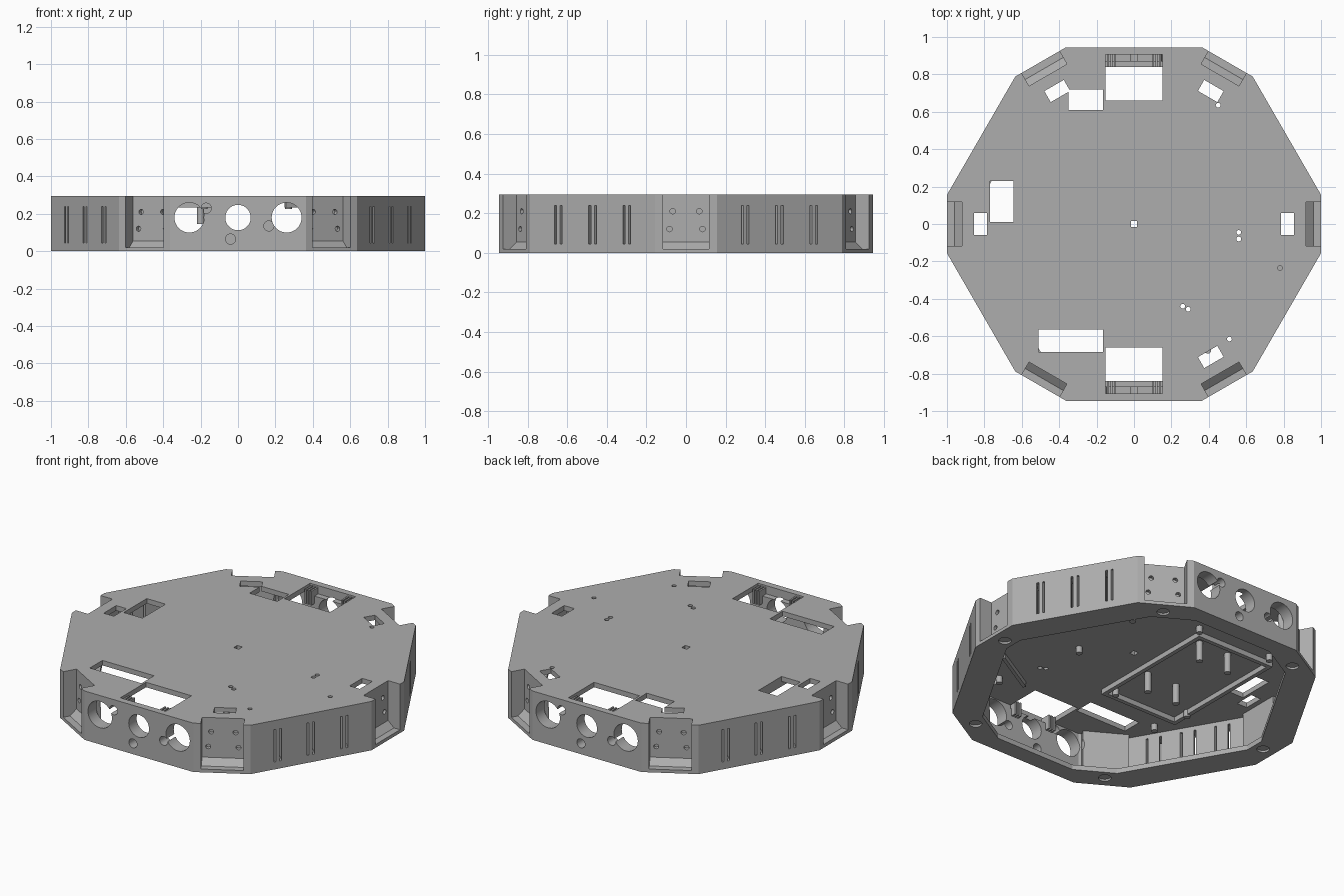
import bpy, bmesh
from math import radians, cos, sin, pi
from mathutils import Matrix

if "Cube" in bpy.data.objects:
    bpy.data.objects.remove(bpy.data.objects["Cube"])

grey = bpy.data.materials.new("plain grey")
grey.use_nodes = True
COLOUR = (0.42, 0.42, 0.42, 1)
grey.diffuse_color = COLOUR
grey.node_tree.nodes["Principled BSDF"].inputs["Base Color"].default_value = COLOUR

HEIGHT, PLATE = 0.295, 0.265
NOTCH, LONG, FLAT = 1.0, 0.944, 0.945      # distances of the wall faces from the centre
NOTCH_ANGLES = (0, 60, 120, 180, 240, 300)
LONG_ANGLES = (30, 150, 210, 330)
FLAT_ANGLES = (-90, 90)


def plan(angle):
    """Local x points outward, y along the wall, z up."""
    return Matrix.Rotation(radians(angle), 4, 'Z')


def section(angle):
    """Local x points outward, y up, z along the wall."""
    return plan(angle) @ Matrix.Rotation(pi / 2, 4, 'X')


def bore(angle):
    """Local x runs along the wall, y up, z outward."""
    return plan(angle) @ Matrix(((0, 0, 1), (1, 0, 0), (0, 1, 0))).to_4x4()


def rect(x0, x1, y0, y1):
    return [(x0, y0), (x1, y0), (x1, y1), (x0, y1)]


def circle(x, y, r, n=24):
    return [(x + r * cos(2 * pi * i / n), y + r * sin(2 * pi * i / n)) for i in range(n)]


def outline(notch, long, flat):
    """Twelve-sided outline from wall distances, one wall every 30 degrees."""
    d = [notch, long, notch, flat, notch, long] * 2
    pts = []
    for i in range(12):
        a, b = radians(30 * i), radians(30 * i + 30)
        p, q = d[i], d[(i + 1) % 12]
        pts.append(((p * sin(b) - q * sin(a)) / sin(b - a), (q * cos(a) - p * cos(b)) / sin(b - a)))
    return pts


class Part:
    """Collects extruded profiles into one object."""

    def __init__(self, name):
        self.name, self.bm = name, bmesh.new()

    def prism(self, pts, lo, hi, matrix=Matrix()):
        low = [self.bm.verts.new(matrix @ Matrix.Translation((x, y, lo)).translation) for x, y in pts]
        high = [self.bm.verts.new(matrix @ Matrix.Translation((x, y, hi)).translation) for x, y in pts]
        self.bm.faces.new(low[::-1])
        self.bm.faces.new(high)
        n = len(pts)
        for i in range(n):
            j = (i + 1) % n
            self.bm.faces.new((low[i], low[j], high[j], high[i]))

    def build(self):
        bmesh.ops.recalc_face_normals(self.bm, faces=self.bm.faces)
        mesh = bpy.data.meshes.new(self.name)
        self.bm.to_mesh(mesh)
        self.bm.free()
        mesh.materials.append(grey)
        obj = bpy.data.objects.new(self.name, mesh)
        bpy.context.collection.objects.link(obj)
        return obj


def combine(target, part, operation='DIFFERENCE'):
    tool = part.build()
    tool.hide_render = True
    mod = target.modifiers.new(tool.name, 'BOOLEAN')
    mod.operation, mod.object, mod.solver = operation, tool, 'EXACT'
    mod.use_self = True
    bpy.context.view_layer.objects.active = target
    bpy.ops.object.modifier_apply(modifier=mod.name)
    bpy.data.objects.remove(tool)


# Hollow body with a wide bottom lip
body = Part("body_shell")
body.prism(outline(NOTCH, LONG, FLAT), 0, HEIGHT)
shell = body.build()
cavity = Part("cavity")
cavity.prism(outline(NOTCH - 0.08, LONG - 0.08, FLAT - 0.075), 0.03, PLATE)
combine(shell, cavity)
opening = Part("bottom_opening")
opening.prism(outline(NOTCH - 0.14, LONG - 0.17, FLAT - 0.105), -0.1, 0.1)
combine(shell, opening)

# Blocks behind the sensor notches
blocks = Part("notch_blocks")
for a in NOTCH_ANGLES:
    blocks.prism(rect(NOTCH - 0.115, NOTCH - 0.03, -0.128, 0.128), 0.01, 0.28, plan(a))
combine(shell, blocks, 'UNION')

# Open notches with a sloped foot, then their screw holes and rim pockets
notches, screws = Part("notches"), Part("notch_screws")
for a in NOTCH_ANGLES:
    n = NOTCH
    notches.prism([(n + 0.1, 0.02), (n - 0.04, 0.02), (n - 0.08, 0.055), (n - 0.08, 0.4), (n + 0.1, 0.4)],
                  -0.117, 0.117, section(a))
    for side in (-1, 1):
        screws.prism(circle(side * 0.083, 0.12, 0.014, 12), n - 0.105, n, bore(a))
        screws.prism(circle(side * 0.067, 0.21, 0.014, 12), n - 0.105, n, bore(a))
    screws.prism(circle(n - 0.078, 0, 0.035), -0.05, 0.012, plan(a))
combine(shell, notches)
combine(shell, screws)

# Paired vent slots that spread apart towards the inside
slots = Part("vent_slots")
for a in LONG_ANGLES:
    for centre in (-0.2, 0, 0.2):
        for side in (-1, 1):
            near, far = centre + side * 0.011, centre + side * 0.045
            slots.prism([(LONG + 0.02, near - 0.006), (LONG + 0.02, near + 0.006),
                         (LONG - 0.1, far + 0.006), (LONG - 0.1, far - 0.006)], 0.045, 0.24, plan(a))
combine(shell, slots)

# Round ports in the front and back walls
ports = Part("round_ports")
for a in FLAT_ANGLES:
    for x, z, r in ((-0.26, 0.18, 0.08), (0, 0.18, 0.068), (0.26, 0.18, 0.08),
                    (-0.17, 0.23, 0.027), (0.165, 0.135, 0.027), (-0.04, 0.065, 0.027)):
        ports.prism(circle(x, z, r, 40), FLAT - 0.12, FLAT + 0.05, bore(a))
combine(shell, ports)

# Openings in the top plate
windows = Part("top_openings")
for a in FLAT_ANGLES:
    windows.prism(rect(0.66, 0.905, -0.152, 0.152), 0.245, 0.4, plan(a))
for a in (0, 60, 120, 180, 300):
    windows.prism(rect(0.787, 0.855, -0.06, 0.06), 0.2, 0.4, plan(a))
for box in ((-0.35, -0.165, 0.61, 0.72), (-0.77, -0.645, 0.01, 0.23),
            (-0.51, -0.165, -0.685, -0.565), (-0.017, 0.017, -0.017, 0.017)):
    windows.prism(rect(*box), 0.2, 0.4)
for x, y in ((0.56, -0.045), (0.56, -0.08), (0.78, -0.235), (0.26, -0.44),
             (0.29, -0.455), (0.51, -0.615), (0.45, 0.635)):
    windows.prism(circle(x, y, 0.013, 12), 0.2, 0.4)
combine(shell, windows)

# Thin retaining clips in the front and back windows
clips = Part("window_clips")
for a in FLAT_ANGLES:
    for side in (-1, 1):
        for t in (0.103, 0.121, 0.139):
            clips.prism(rect(0.84, 0.906, side * t - 0.005, side * t + 0.005), 0.2, 0.285, plan(a))
clips.build()

# Frame of ribs under the top plate
frame = Part("underside_ribs")
for box in ((-0.145, -0.12, -0.42, 0.41), (-0.645, -0.62, -0.42, 0.41),
            (-0.62, -0.145, -0.42, -0.395), (-0.62, -0.145, 0.385, 0.41)):
    frame.prism(rect(*box), 0.235, 0.27)
frame.prism(rect(0.43, 0.45, -0.17, 0.17), 0.235, 0.27,
            Matrix.Translation((0.18, -0.165, 0)) @ plan(-60))
frame.build()

# Standoffs under the top plate
posts = Part("standoffs")
for x in (-0.2, -0.4):
    for y in (-0.12, 0.32):
        posts.prism(circle(x, y, 0.019, 16), 0.145, 0.27)
for x, y in ((0.27, 0.31), (0.27, -0.145), (-0.18, -0.37), (-0.59, -0.53), (-0.63, -0.3),
             (-0.58, 0.46), (-0.09, 0.45), (0.395, -0.675)):
    posts.prism(circle(x, y, 0.018, 16), 0.225, 0.27)
posts.build()

# Smooth only the round surfaces
for name in ("body_shell", "standoffs"):
    bpy.ops.object.select_all(action='DESELECT')
    obj = bpy.data.objects[name]
    obj.select_set(True)
    bpy.context.view_layer.objects.active = obj
    bpy.ops.object.shade_smooth_by_angle(angle=radians(25))
